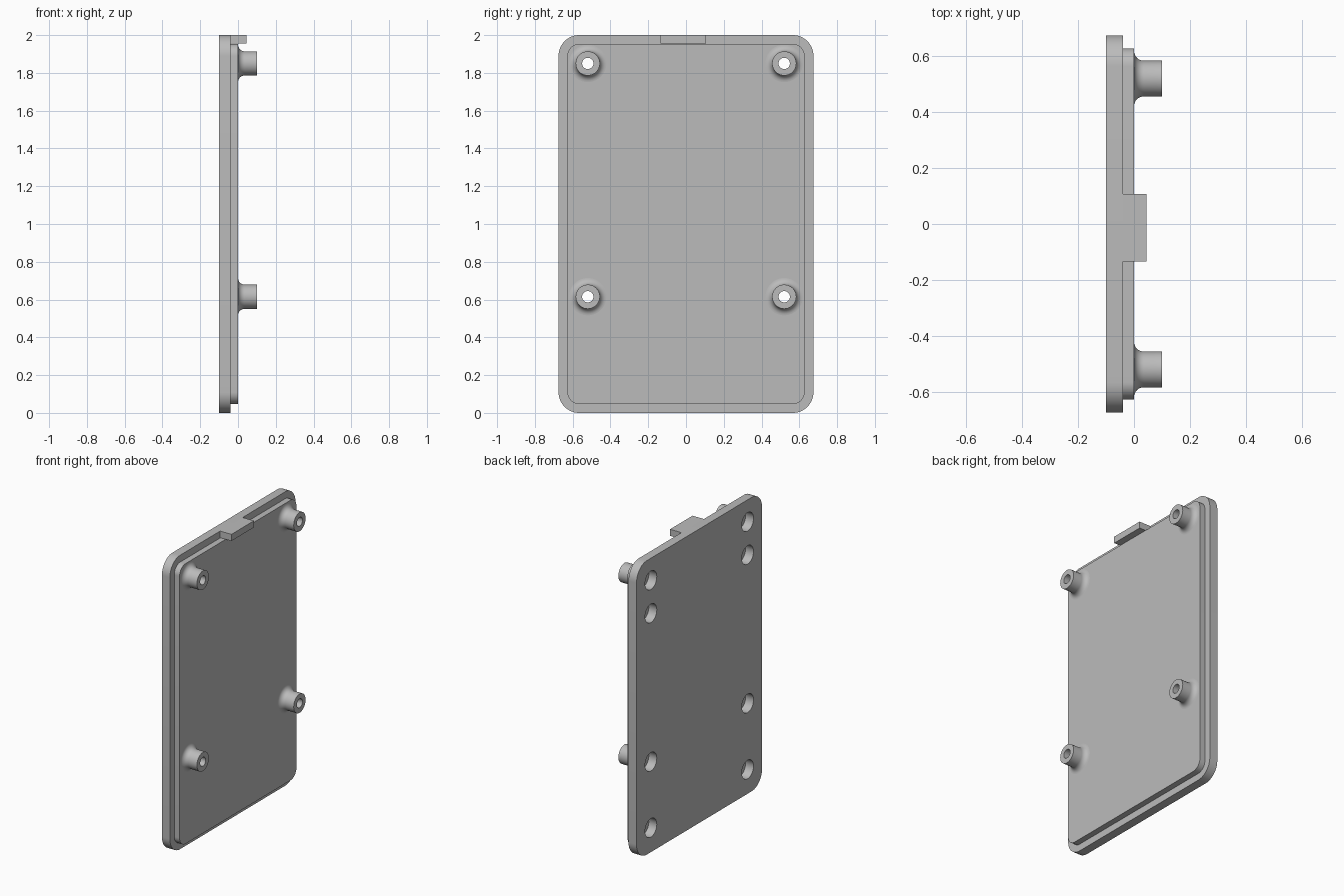
import bpy, bmesh
from math import cos, sin, pi, radians
from mathutils import Matrix, Vector

cube = bpy.data.objects.get("Cube")
if cube:
    bpy.data.objects.remove(cube)

grey = bpy.data.materials.new("plain_grey")
grey.use_nodes = True
colour = (0.5, 0.5, 0.5, 1)
grey.diffuse_color = colour
grey.node_tree.nodes["Principled BSDF"].inputs["Base Color"].default_value = colour

HOLE_Y = 0.52
BOSS_Z = (0.615, 1.85)
POCKET_Z = (0.165, 1.625)
BACK, STEP, FACE, TIP = -0.1, -0.04, 0.0, 0.1
BORE, POCKET = 0.03, 0.063


def make_object(name, bm):
    bmesh.ops.recalc_face_normals(bm, faces=bm.faces)
    mesh = bpy.data.meshes.new(name)
    bm.to_mesh(mesh)
    bm.free()
    mesh.materials.append(grey)
    obj = bpy.data.objects.new(name, mesh)
    bpy.context.collection.objects.link(obj)
    return obj


def shade(obj):
    bpy.ops.object.select_all(action='DESELECT')
    obj.select_set(True)
    bpy.context.view_layer.objects.active = obj
    bpy.ops.object.shade_smooth_by_angle(angle=radians(30))


def rounded_loop(bm, x, inset):
    """Rounded rectangle facing x, shrunk evenly by inset."""
    radius, verts = 0.11 - inset, []
    for corner, (sy, sz) in enumerate(((1, 1), (-1, 1), (-1, -1), (1, -1))):
        for i in range(13):
            a = (corner + i / 12) * pi / 2
            verts.append(bm.verts.new((x, sy * 0.565 + radius * cos(a),
                                       1 + sz * 0.89 + radius * sin(a))))
    return verts


def bridge(bm, a, b):
    for i in range(len(a)):
        j = (i + 1) % len(a)
        bm.faces.new((a[i], a[j], b[j], b[i]))


# Cover plate with a stepped lip
bm = bmesh.new()
loops = [rounded_loop(bm, x, inset) for x, inset in
         ((BACK, 0), (STEP, 0), (STEP, 0.047), (FACE, 0.047))]
for a, b in zip(loops, loops[1:]):
    bridge(bm, a, b)
bm.faces.new(loops[0])
bm.faces.new(loops[-1])
plate = make_object("cover_plate", bm)


# Hole cutters: blind pockets on the back, and narrow bores through
def cutter(name, radius, x0, x1, heights):
    bm = bmesh.new()
    for y in (-HOLE_Y, HOLE_Y):
        for z in heights:
            place = Matrix.Translation(((x0 + x1) / 2, y, z)) @ Matrix.Rotation(pi / 2, 4, 'Y')
            bmesh.ops.create_cone(bm, cap_ends=True, segments=40, radius1=radius,
                                  radius2=radius, depth=x1 - x0, matrix=place)
    obj = make_object(name, bm)
    obj.hide_render = True
    cut = plate.modifiers.new(name, 'BOOLEAN')
    cut.operation, cut.solver, cut.object = 'DIFFERENCE', 'EXACT', obj
    return obj


cutters = [cutter("pocket_cutter", POCKET, BACK - 0.05, STEP, BOSS_Z + POCKET_Z),
           cutter("bore_cutter", BORE, BACK - 0.06, FACE + 0.05, BOSS_Z)]
bpy.context.view_layer.objects.active = plate
for name in [m.name for m in plate.modifiers]:
    bpy.ops.object.modifier_apply(modifier=name)
for obj in cutters:
    bpy.data.objects.remove(obj)
shade(plate)

# Hollow standoffs with a filleted foot
FILLET, RADIUS = 0.035, 0.064
profile = [(RADIUS + FILLET * (1 - sin(t)), FILLET * (1 - cos(t)))
           for t in (i / 8 * pi / 2 for i in range(9))]
profile += [(RADIUS, TIP), (BORE, TIP), (BORE, FACE)]
for side, y in (("right", -HOLE_Y), ("left", HOLE_Y)):
    for level, z in zip(("lower", "upper"), BOSS_Z):
        bm = bmesh.new()
        rings = [[bm.verts.new((x, y + r * cos(k * pi / 20), z + r * sin(k * pi / 20)))
                  for k in range(40)] for r, x in profile]
        for a, b in zip(rings, rings[1:]):
            bridge(bm, a, b)
        bridge(bm, rings[-1], rings[0])
        shade(make_object(f"{level}_{side}_standoff", bm))

# Catch tab on the top edge
bm = bmesh.new()
bmesh.ops.create_cube(bm, size=1)
low, high = Vector((STEP, -0.135, 1.955)), Vector((0.045, 0.107, 2))
scale = Matrix.Diagonal(high - low)
for v in bm.verts:
    v.co = (low + high) / 2 + scale @ v.co
make_object("catch_tab", bm)
